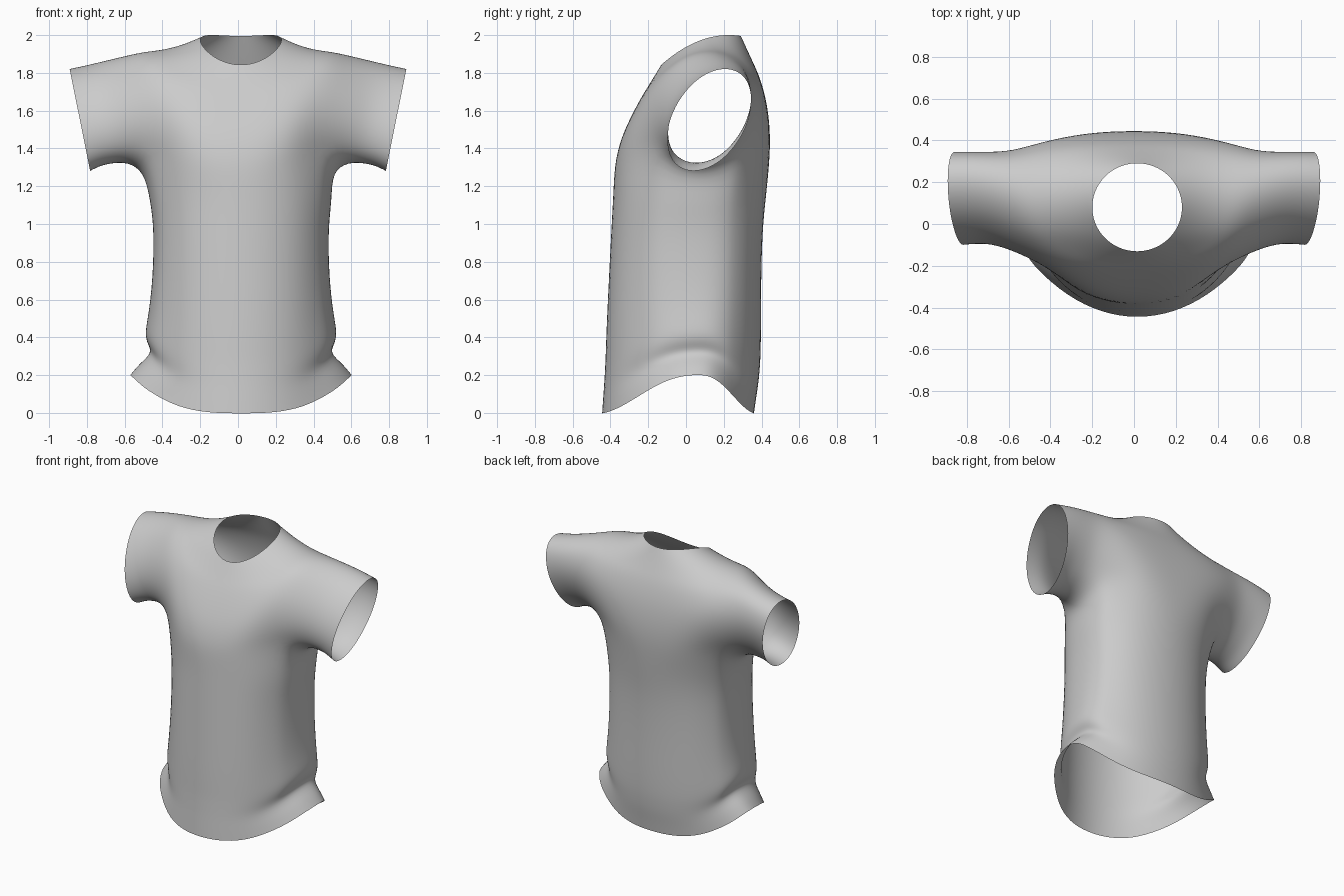
import bpy
import bmesh
from math import sin, cos, radians
from mathutils import Vector

cube = bpy.data.objects.get("Cube")
if cube:
    bpy.data.objects.remove(cube, do_unlink=True)

COLS = 24   # columns: 0-6 left side, 6-12 back, 12-18 right side, 18-24 front
ROWS = 4    # panel rows beside each armhole

fabric = bpy.data.materials.new("grey_fabric")
fabric.use_nodes = True
grey = (0.6, 0.6, 0.6, 1)
fabric.diffuse_color = grey
fabric.node_tree.nodes["Principled BSDF"].inputs["Base Color"].default_value = grey

bm = bmesh.new()


def column_angle(k, side):
    """Angle of a column when each side panel spans +-side degrees."""
    quarter, step = divmod(k, 6)
    span = 2 * side if quarter % 2 == 0 else 180 - 2 * side
    start = (-side, side, 180 - side, 180 + side)[quarter]
    return radians(start + span * step / 6)


def body_ring(width, front, back, z_mid, z_side):
    """Closed, slightly boxy torso ring, widest a little behind the middle."""
    ring = []
    for k in range(COLS):
        a = column_angle(k, 30)
        c, s = cos(a), sin(a)
        x = 0.016 + c * (0.5 + (width - 0.5) * abs(c) ** 3)
        depth = back - 0.07 if s > 0 else front - 0.07
        y = 0.07 + depth * abs(s) ** 0.87
        z = z_mid + (z_side - z_mid) * abs(c) ** 4.2
        ring.append(bm.verts.new((x, y, z)))
    return ring


def armhole(phi):
    p = radians(phi)
    return Vector((0.43 + 0.07 * sin(p) ** 2,
                   0.1 + 0.3 * cos(p) + 0.03 * sin(p),
                   1.595 + 0.32 * sin(p)))


def mirrored(v):
    return Vector((-v.x, v.y, v.z))


def panel_row(r, front_mid, back_mid):
    """Chest and back points between the armholes; closed over the sides at both ends."""
    row = {}
    panels = ((18, 1, armhole(222 - 84 * r / ROWS), front_mid),
              (6, -1, armhole(-42 + 84 * r / ROWS), back_mid))
    for first, sign, corner, (y, z) in panels:
        for i in range(7):
            u = sign * (i / 3 - 1)
            co = (corner.x * u, y + (corner.y - y) * abs(u) ** 2.8,
                  z + (corner.z - z) * u * u)
            row[(first + i) % COLS] = bm.verts.new(co)
    if r in (0, ROWS):
        for k in range(1, 6):
            phi = -138 + 16 * k if r == 0 else 138 - 16 * k
            co = armhole(phi)
            row[k] = bm.verts.new(co)
            row[18 - k] = bm.verts.new(mirrored(co))
    return row


def join(low, high, columns):
    for k in columns:
        n = (k + 1) % COLS
        bm.faces.new((low[k], low[n], high[n], high[k]))


# Torso from hem to chest: width, front y, back y, middle z, side z
body = [body_ring(*p) for p in (
    (0.59, -0.453, 0.365, -0.003, 0.205),
    (0.54, -0.448, 0.375, 0.07, 0.265),
    (0.472, -0.442, 0.388, 0.15, 0.32),
    (0.495, -0.438, 0.395, 0.22, 0.365),
    (0.513, -0.434, 0.40, 0.29, 0.42),
    (0.49, -0.43, 0.403, 0.43, 0.53),
    (0.468, -0.417, 0.403, 0.70, 0.72),
    (0.462, -0.403, 0.41, 0.97, 0.97),
    (0.483, -0.393, 0.43, 1.15, 1.13))]

# Chest and back panels between the armholes
fronts = ((-0.382, 1.29), (-0.365, 1.38), (-0.337, 1.47), (-0.285, 1.58), (-0.23, 1.68))
backs = ((0.44, 1.29), (0.447, 1.41), (0.443, 1.53), (0.425, 1.66), (0.39, 1.78))
panels = [panel_row(r, fronts[r], backs[r]) for r in range(ROWS + 1)]

# Yoke and neckline
neck = []
for k in range(COLS):
    a = column_angle(k, 45)
    t = sin(a)
    neck.append(Vector((0.015 + 0.217 * cos(a), 0.08 + 0.213 * t,
                        1.975 + 0.077 * t - 0.057 * t * t)))
yoke = []
for f in (0.33, 0.67, 1):
    ring = []
    for k in range(COLS):
        co = panels[-1][k].co.lerp(neck[k], f)
        if f < 1:
            co.z -= 0.012 * abs(cos(column_angle(k, 45)))
        ring.append(bm.verts.new(co))
    yoke.append(ring)

everywhere = range(COLS)
stack = body + [panels[0]]
for low, high in zip(stack, stack[1:]):
    join(low, high, everywhere)
for low, high in zip(panels, panels[1:]):
    join(low, high, [*range(6, 12), *range(18, 24)])
stack = [panels[-1]] + yoke
for low, high in zip(stack, stack[1:]):
    join(low, high, everywhere)

# Sleeves grown from the armhole loops
loop = [(0, k, -138 + 16 * k) for k in range(7)]
loop += [(r, 6, -42 + 21 * r) for r in range(1, ROWS)]
loop += [(ROWS, k, 138 - 16 * k) for k in range(6, -1, -1)]
loop += [(r, 0, 222 - 21 * r) for r in range(ROWS - 1, 0, -1)]

# centre x, x lean, centre y, y radius, y lean, centre z, z radius
sleeve_shape = ((0.585, 0.0, 0.112, 0.236, 0.055, 1.61, 0.285),
                (0.69, 0.02, 0.125, 0.212, 0.075, 1.592, 0.273),
                (0.77, 0.04, 0.126, 0.208, 0.085, 1.573, 0.268),
                (0.837, 0.055, 0.123, 0.211, 0.085, 1.551, 0.273))
for side in (1, -1):
    previous = [panels[r][k if side > 0 else 18 - k] for r, k, phi in loop]
    for cx, x_lean, cy, ry, y_lean, cz, rz in sleeve_shape:
        ring = []
        for r, k, phi in loop:
            c, s = cos(radians(phi)), sin(radians(phi))
            ring.append(bm.verts.new((side * (cx + x_lean * s),
                                      cy + ry * c + y_lean * s, cz + rz * s)))
        for i in range(len(loop)):
            j = (i + 1) % len(loop)
            bm.faces.new((previous[i], previous[j], ring[j], ring[i]))
        previous = ring

# Consistent outward normals
bmesh.ops.recalc_face_normals(bm, faces=bm.faces[:])
bm.normal_update()
chest = min(bm.faces, key=lambda f: f.calc_center_median().y)
if chest.normal.y > 0:
    bmesh.ops.reverse_faces(bm, faces=bm.faces[:])

mesh = bpy.data.meshes.new("shirt")
bm.to_mesh(mesh)
bm.free()
mesh.materials.append(fabric)
for poly in mesh.polygons:
    poly.use_smooth = True
shirt = bpy.data.objects.new("shirt", mesh)
bpy.context.collection.objects.link(shirt)
smooth = shirt.modifiers.new("smooth_cloth", 'SUBSURF')
smooth.levels = 2
smooth.render_levels = 2
